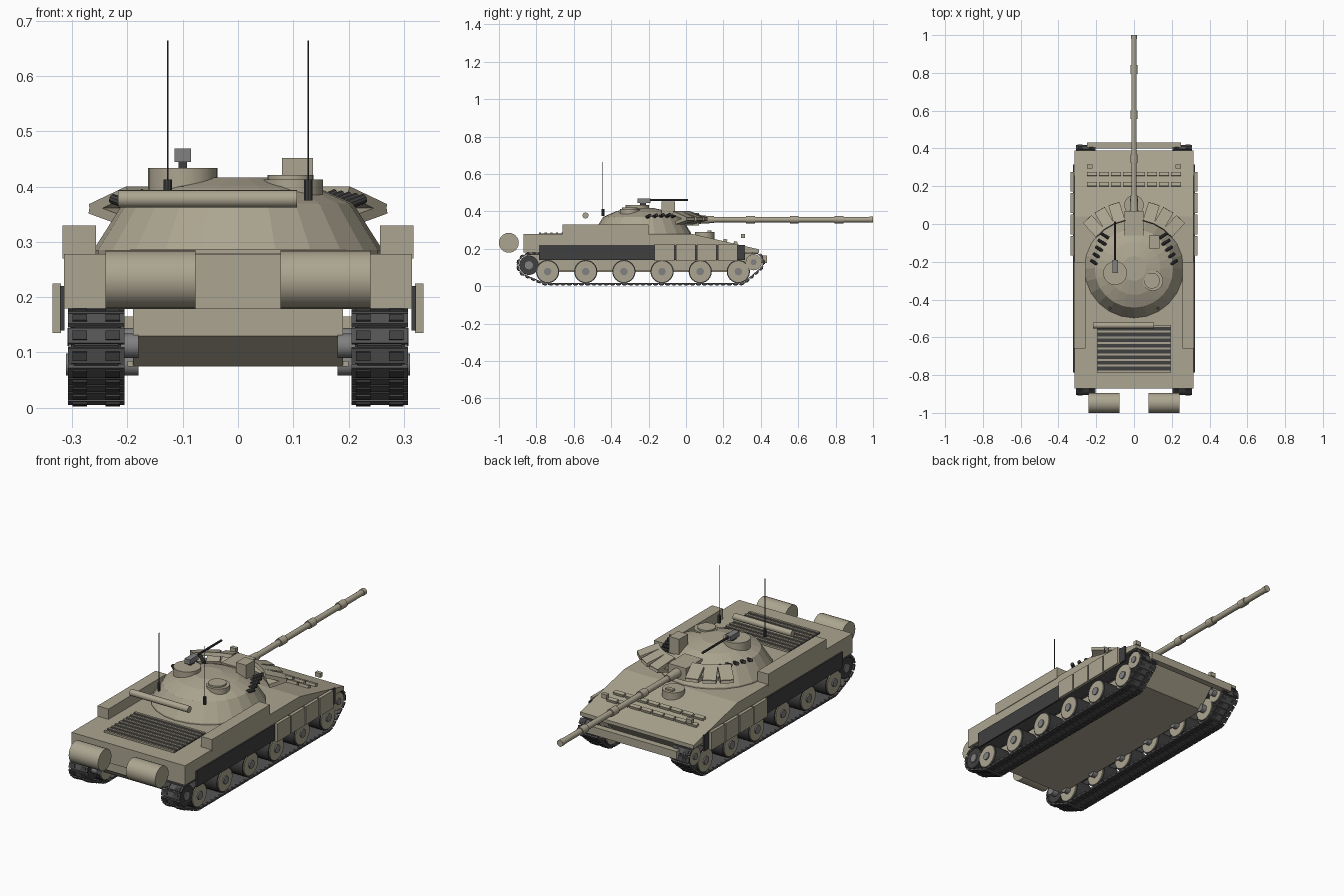
import bpy, bmesh, math
from mathutils import Matrix, Vector

if "Cube" in bpy.data.objects:
    bpy.data.objects.remove(bpy.data.objects["Cube"])


def material(name, color):
    m = bpy.data.materials.new(name)
    m.diffuse_color = (*color, 1)
    m.use_nodes = True
    m.node_tree.nodes["Principled BSDF"].inputs["Base Color"].default_value = m.diffuse_color
    return m


SAND = material("sand_paint", (0.41, 0.375, 0.28))
DARK = material("dark_rubber", (0.05, 0.05, 0.052))
STEEL = material("track_steel", (0.09, 0.09, 0.09))
GREY = material("grey_metal", (0.22, 0.22, 0.22))


def finish(name, bm, mat, smooth=False):
    bmesh.ops.recalc_face_normals(bm, faces=bm.faces)
    me = bpy.data.meshes.new(name)
    bm.to_mesh(me)
    bm.free()
    me.materials.append(mat)
    ob = bpy.data.objects.new(name, me)
    bpy.context.collection.objects.link(ob)
    if smooth:
        bpy.context.view_layer.objects.active = ob
        bpy.ops.object.select_all(action='DESELECT')
        ob.select_set(True)
        bpy.ops.object.shade_smooth_by_angle(angle=math.radians(25))
    return ob


def add_box(bm, center, size, rot=Matrix()):
    m = Matrix.Translation(center) @ rot @ Matrix.Diagonal((*size, 1))
    bmesh.ops.create_cube(bm, size=1, matrix=m)


def box(name, lo, hi, mat=SAND):
    bm = bmesh.new()
    lo, hi = Vector(lo), Vector(hi)
    add_box(bm, (lo + hi) / 2, hi - lo)
    return finish(name, bm, mat)


def add_cyl(bm, a, b, r, r2=None, seg=24):
    a, b = Vector(a), Vector(b)
    m = Matrix.Translation((a + b) / 2) @ (b - a).to_track_quat('Z', 'Y').to_matrix().to_4x4()
    bmesh.ops.create_cone(bm, cap_ends=True, segments=seg, radius1=r,
                          radius2=r if r2 is None else r2, depth=(b - a).length, matrix=m)


def cyl(name, a, b, r, mat=SAND, r2=None, seg=24):
    bm = bmesh.new()
    add_cyl(bm, a, b, r, r2, seg)
    return finish(name, bm, mat, True)


def prism(name, profile, x0, x1, mat=SAND):
    bm = bmesh.new()
    f = bm.faces.new([bm.verts.new((x0, y, z)) for y, z in profile])
    g = bmesh.ops.extrude_face_region(bm, geom=[f])["geom"]
    bmesh.ops.translate(bm, vec=(x1 - x0, 0, 0), verts=[v for v in g if isinstance(v, bmesh.types.BMVert)])
    return finish(name, bm, mat)


# Hull
prism("upper_hull", [(-0.87, 0.18), (-0.87, 0.278), (0.04, 0.278), (0.39, 0.197), (0.39, 0.18)], -0.315, 0.315)
prism("lower_hull", [(-0.85, 0.185), (-0.85, 0.13), (-0.78, 0.076), (0.27, 0.076), (0.38, 0.185)], -0.19, 0.19)
box("belly_plate", (-0.2, -0.78, 0.075), (0.2, 0.27, 0.085))
box("nose_bar", (-0.25, 0.4, 0.125), (0.25, 0.432, 0.165))

# Engine deck grille
box("engine_grille", (-0.195, -0.785, 0.27), (0.195, -0.535, 0.283), DARK)
bm = bmesh.new()
for i in range(9):
    add_box(bm, (0, -0.78 + i * 0.03, 0.283), (0.39, 0.011, 0.008))
finish("grille_slats", bm, SAND)

# Glacis armour tiles
bm = bmesh.new()
slope = Matrix.Rotation(-math.atan2(0.081, 0.35), 4, 'X')
for y in (0.21, 0.265):
    z = 0.278 - (y - 0.04) * 0.2314
    for i in range(8):
        add_box(bm, ((i - 3.5) * 0.0635, y, z + 0.005), (0.055, 0.02, 0.016), slope)
finish("glacis_tiles", bm, SAND)

# Driver hatch
cyl("driver_hatch", (0, 0.1, 0.25), (0, 0.1, 0.29), 0.052)
box("driver_periscope", (-0.02, 0.115, 0.285), (0.02, 0.135, 0.298))

# Track path: convex outline round all wheels, resampled at link pitch
WHEELS = [-0.74 + i * 0.204 for i in range(6)]
circles = [(-0.84, 0.112, 0.056), (0.362, 0.128, 0.048)] + [(y, 0.078, 0.064) for y in WHEELS]
outline = []
for k in range(240):
    t = math.tau * k / 240
    c, s = math.cos(t), math.sin(t)
    y, z, r = max(circles, key=lambda q: q[0] * c + q[1] * s + q[2])
    outline.append(Vector((0, y + r * c, z + r * s)))
lengths = [(outline[(i + 1) % 240] - p).length for i, p in enumerate(outline)]
LINKS = 84
pitch = sum(lengths) / LINKS
links, travelled, want = [], 0, 0
for i, p in enumerate(outline):
    d = outline[(i + 1) % 240] - p
    while lengths[i] > 1e-6 and want < travelled + lengths[i] and len(links) < LINKS:
        links.append((p + d * ((want - travelled) / lengths[i]), d.normalized()))
        want += pitch
    travelled += lengths[i]

for side, s in (("left", -1), ("right", 1)):
    # Tracks
    bm, pads = bmesh.new(), bmesh.new()
    for p, d in links:
        n = Vector((0, d.z, -d.y))
        rot = Matrix.Rotation(math.atan2(d.z, d.y), 4, 'X')
        mid = Vector((s * 0.2565, p.y, p.z))
        add_box(bm, mid + n * 0.003, (0.103, pitch * 0.85, 0.01), rot)
        add_box(bm, mid, (0.08, pitch * 1.05, 0.004), rot)
        for dx in (-0.03, 0.03):
            add_box(pads, mid + n * 0.0085 + Vector((dx, 0, 0)), (0.026, pitch * 0.5, 0.006), rot)
    finish(side + "_track", bm, STEEL)
    finish(side + "_track_pads", pads, DARK)

    # Road wheels, idler and sprocket
    tyres, discs, hubs = bmesh.new(), bmesh.new(), bmesh.new()
    for y in WHEELS:
        add_cyl(tyres, (s * 0.212, y, 0.078), (s * 0.3, y, 0.078), 0.062)
        add_cyl(discs, (s * 0.206, y, 0.078), (s * 0.305, y, 0.078), 0.056)
        add_cyl(hubs, (s * 0.18, y, 0.078), (s * 0.311, y, 0.078), 0.02, seg=16)
    add_cyl(discs, (s * 0.206, 0.362, 0.128), (s * 0.304, 0.362, 0.128), 0.043)
    add_cyl(hubs, (s * 0.18, 0.362, 0.128), (s * 0.309, 0.362, 0.128), 0.016, seg=16)
    add_cyl(tyres, (s * 0.212, -0.84, 0.112), (s * 0.302, -0.84, 0.112), 0.052)
    add_cyl(hubs, (s * 0.18, -0.84, 0.112), (s * 0.307, -0.84, 0.112), 0.022, seg=16)
    finish(side + "_tyres", tyres, DARK, True)
    finish(side + "_wheel_discs", discs, SAND, True)
    finish(side + "_wheel_hubs", hubs, GREY, True)

    # Skirts, fender boxes, fuel drums, headlights
    a, b = sorted((s * 0.314, s * 0.322))
    box(side + "_rubber_skirt", (a, -0.785, 0.14), (b, 0.315, 0.22), DARK)
    bm = bmesh.new()
    for i in range(4):
        add_box(bm, (s * 0.328, -0.115 + i * 0.113, 0.18), (0.016, 0.105, 0.09))
    finish(side + "_skirt_armour", bm, SAND)
    a, b = sorted((s * 0.257, s * 0.318))
    box(side + "_fender_box", (a, -0.66, 0.27), (b, -0.2, 0.33))
    cyl(side + "_fuel_drum", (s * 0.077, -0.947, 0.232), (s * 0.24, -0.947, 0.232), 0.053)
    a, b = sorted((s * 0.22, s * 0.25))
    box(side + "_headlight", (a, 0.295, 0.257), (b, 0.315, 0.278))

    # Turret wedge armour
    bm = bmesh.new()
    for deg in (17, 30, 43):
        ang = math.radians(deg)
        turn = Matrix.Rotation(-s * ang, 4, 'Z')
        for r, z, length, tilt in ((0.31, 0.376, 0.105, -18), (0.32, 0.35, 0.085, 14)):
            add_box(bm, (s * r * math.sin(ang), -0.24 + r * math.cos(ang), z), (0.062, length, 0.018),
                    turn @ Matrix.Rotation(math.radians(tilt), 4, 'X'))
    finish(side + "_turret_armour", bm, SAND)

    # Smoke launchers
    bm = bmesh.new()
    for i in range(5):
        p = Vector((s * (0.208 - i * 0.013), -0.205 + i * 0.036, 0.371 + i * 0.002))
        d = Vector((s * 0.8, 0.5, 0.3)).normalized() * 0.025
        add_cyl(bm, p - d, p + d, 0.009, seg=10)
    finish(side + "_smoke_launchers", bm, DARK, True)

    # Antennas
    cyl(side + "_antenna_base", (s * 0.127, -0.445, 0.375), (s * 0.127, -0.445, 0.413), 0.008, DARK, seg=10)
    cyl(side + "_antenna", (s * 0.127, -0.445, 0.41), (s * 0.127, -0.445, 0.665), 0.0018, DARK, seg=6)

# Turret
bm = bmesh.new()
rings = [(0.262, 0.275), (0.262, 0.285), (0.208, 0.37), (0.14, 0.4), (0.065, 0.417)]
loops = [[bm.verts.new((r * math.sin(math.tau * k / 24), -0.235 + r * math.cos(math.tau * k / 24), z))
          for k in range(24)] for r, z in rings]
for lo, hi in zip(loops, loops[1:]):
    for k in range(24):
        bm.faces.new((lo[k], lo[k - 1], hi[k - 1], hi[k]))
bm.faces.new(loops[0])
bm.faces.new(loops[-1])
finish("turret", bm, SAND)

# Gun
box("mantlet", (-0.05, -0.06, 0.325), (0.05, 0.07, 0.39))
cyl("gun_root", (0, 0.05, 0.356), (0, 0.15, 0.356), 0.024, r2=0.018)
cyl("gun_barrel", (0, 0.1, 0.356), (0, 1.0, 0.356), 0.0145)
for i, y in enumerate((0.345, 0.578, 0.818)):
    cyl("barrel_sleeve_%d" % i, (0, y - 0.023, 0.356), (0, y + 0.023, 0.356), 0.0195)
cyl("muzzle_ring", (0, 0.98, 0.356), (0, 1.0, 0.356), 0.0165)

# Roof fittings
cyl("commander_cupola", (-0.1, -0.26, 0.385), (-0.1, -0.26, 0.434), 0.063)
cyl("gunner_hatch_ring", (0.1, -0.3, 0.385), (0.1, -0.3, 0.413), 0.054)
cyl("gunner_hatch", (0.095, -0.3, 0.41), (0.095, -0.3, 0.421), 0.042)
box("gunner_sight", (0.08, -0.13, 0.37), (0.136, -0.06, 0.452))

# Roof machine gun
box("machine_gun_mount", (-0.108, -0.245, 0.43), (-0.092, -0.215, 0.45), DARK)
box("machine_gun_body", (-0.115, -0.26, 0.445), (-0.085, -0.19, 0.469), GREY)
cyl("machine_gun_barrel", (-0.1, -0.2, 0.46), (-0.1, 0.012, 0.46), 0.0055, DARK, seg=10)

# Snorkel tube behind turret
cyl("snorkel_tube", (-0.217, -0.537, 0.378), (0.107, -0.537, 0.378), 0.016, seg=16)
